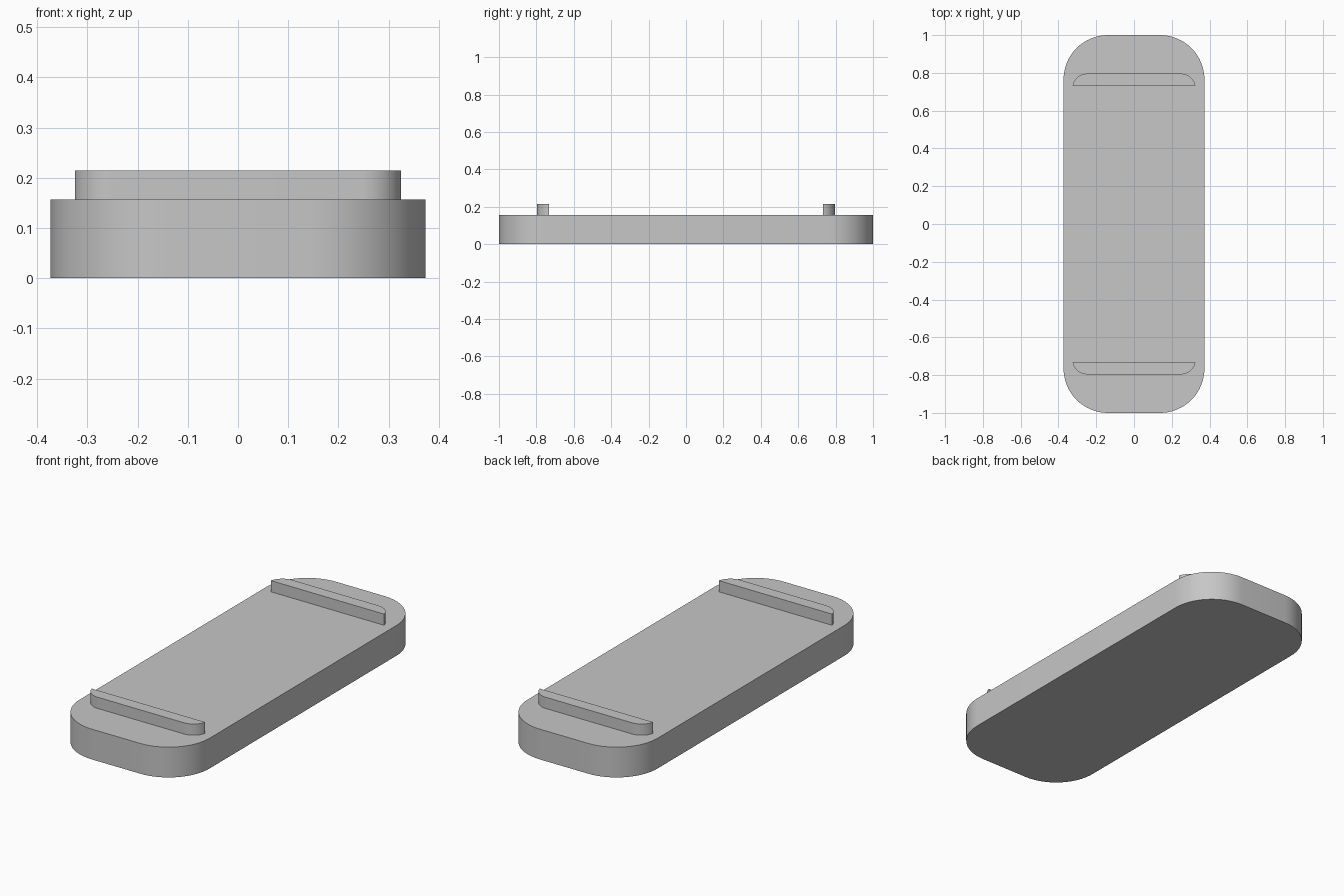
import bpy
import bmesh
from math import asin, cos, sin, pi, radians

cube = bpy.data.objects.get("Cube")
if cube:
    bpy.data.objects.remove(cube, do_unlink=True)

# Single grey material
grey = bpy.data.materials.new("plain_grey")
grey.use_nodes = True
colour = (0.57, 0.57, 0.57, 1)
grey.diffuse_color = colour
grey.node_tree.nodes["Principled BSDF"].inputs["Base Color"].default_value = colour


def arc(cx, cy, r, start, end, steps=16):
    angles = [start + (end - start) * i / steps for i in range(steps + 1)]
    return [(cx + r * cos(a), cy + r * sin(a)) for a in angles]


def extrude_outline(name, outline, bottom, top):
    """Solid prism from a counter-clockwise outline, with smooth rounded sides."""
    bm = bmesh.new()
    face = bm.faces.new([bm.verts.new((x, y, bottom)) for x, y in outline])
    result = bmesh.ops.extrude_face_region(bm, geom=[face], use_keep_orig=True)
    verts = [v for v in result["geom"] if isinstance(v, bmesh.types.BMVert)]
    bmesh.ops.translate(bm, verts=verts, vec=(0, 0, top - bottom))
    bmesh.ops.recalc_face_normals(bm, faces=bm.faces[:])
    mesh = bpy.data.meshes.new(name)
    bm.to_mesh(mesh)
    bm.free()
    mesh.materials.append(grey)
    obj = bpy.data.objects.new(name, mesh)
    bpy.context.collection.objects.link(obj)
    bpy.ops.object.select_all(action="DESELECT")
    obj.select_set(True)
    bpy.context.view_layer.objects.active = obj
    bpy.ops.object.shade_smooth_by_angle(angle=radians(30))
    return obj


# Base slab with four rounded corners
half_width, half_length, radius, base_top = 0.373, 1.0, 0.235, 0.157
cx, cy = half_width - radius, half_length - radius
slab = []
for i, (sx, sy) in enumerate([(1, 1), (-1, 1), (-1, -1), (1, -1)]):
    slab += arc(sx * cx, sy * cy, radius, i * pi / 2, (i + 1) * pi / 2)
extrude_outline("base_slab", slab, 0, base_top)

# End ridges: straight on the inner side, rounded at the outer corners
inner, outer, half_ridge, r = 0.733, 0.796, 0.325, 0.08
start = asin((inner - outer + r) / r)
rx = half_ridge - r * cos(start)
ridge = arc(rx, outer - r, r, start, pi / 2) + arc(-rx, outer - r, r, pi / 2, pi - start)
for name, side in (("back_ridge", 1), ("front_ridge", -1)):
    outline = [(side * x, side * y) for x, y in ridge]
    extrude_outline(name, outline, base_top - 0.01, 0.215)
